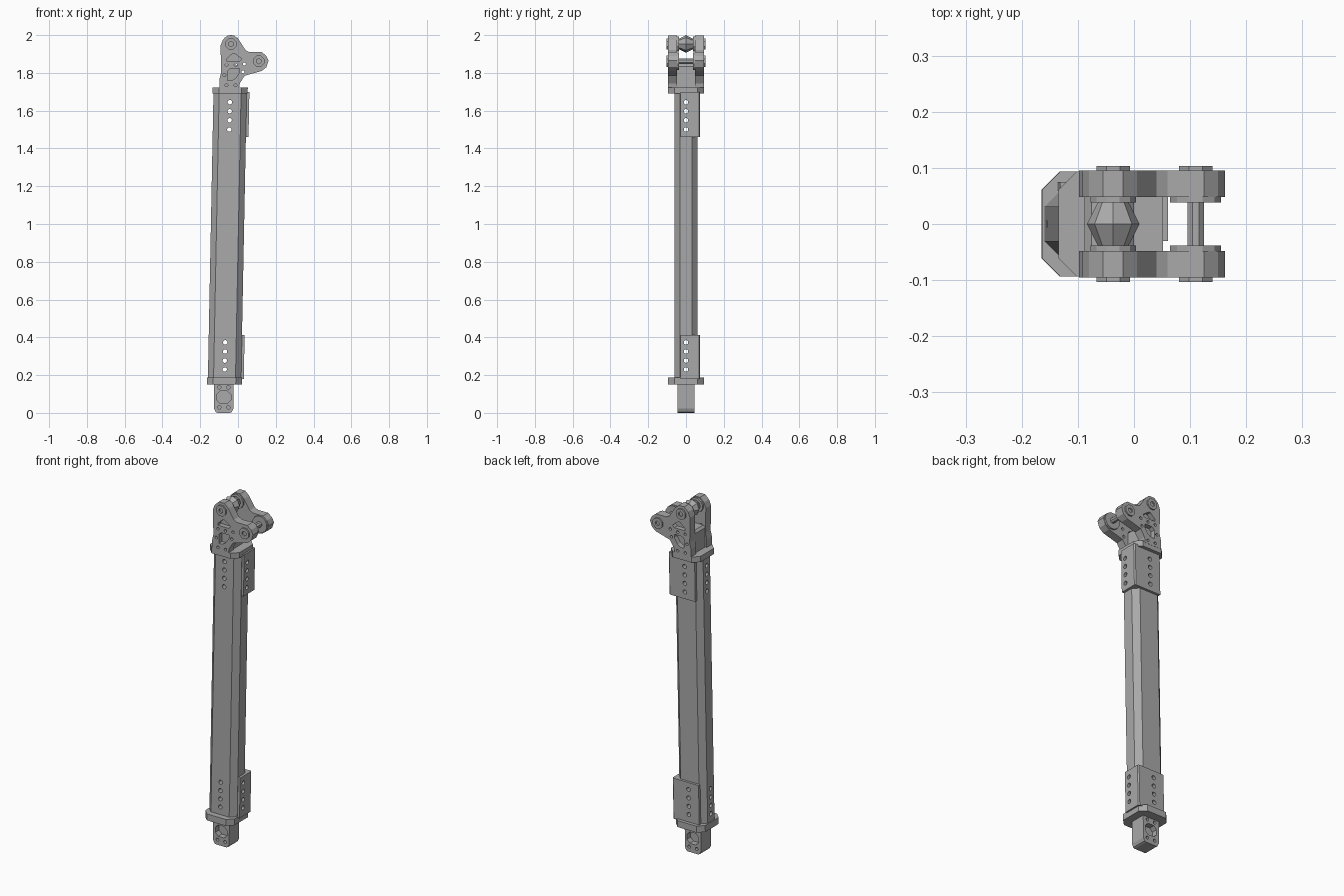
import bpy, bmesh, math
from mathutils import Matrix, Vector

if "Cube" in bpy.data.objects:
    bpy.data.objects.remove(bpy.data.objects["Cube"])

LEAN, AXIS_X = 0.0196, -0.075        # the beam leans slightly toward +x

grey = bpy.data.materials.new("steel_grey")
grey.diffuse_color = (0.40, 0.40, 0.40, 1)
grey.use_nodes = True
grey.node_tree.nodes["Principled BSDF"].inputs["Base Color"].default_value = grey.diffuse_color


def finish(name, bm, helper=False):
    bmesh.ops.recalc_face_normals(bm, faces=bm.faces)
    me = bpy.data.meshes.new(name)
    bm.to_mesh(me)
    bm.free()
    ob = bpy.data.objects.new(name, me)
    bpy.context.collection.objects.link(ob)
    me.materials.append(grey)
    ob.hide_render = helper
    return ob


def add_prism(bm, pts, axis, lo, hi):
    """Extrude a 2D outline along an axis: y takes (x,z), z takes (x,y), x takes (y,z)."""
    def place(p, h):
        return {"y": (p[0], h, p[1]), "z": (p[0], p[1], h), "x": (h, p[0], p[1])}[axis]
    a = [bm.verts.new(place(p, lo)) for p in pts]
    b = [bm.verts.new(place(p, hi)) for p in pts]
    bm.faces.new(a)
    bm.faces.new(b)
    for i in range(len(pts)):
        j = (i + 1) % len(pts)
        bm.faces.new((a[i], a[j], b[j], b[i]))


def solid(name, prisms, helper=False):
    bm = bmesh.new()
    for p in prisms:
        add_prism(bm, *p)
    return finish(name, bm, helper)


def ngon(cx, cy, r, n=12):
    return [(cx + r * math.cos(2 * math.pi * (i + .5) / n),
             cy + r * math.sin(2 * math.pi * (i + .5) / n)) for i in range(n)]


def chamfer_rect(x0, x1, y0, y1, c):
    return [(x0 + c, y0), (x1 - c, y0), (x1, y0 + c), (x1, y1 - c),
            (x1 - c, y1), (x0 + c, y1), (x0, y1 - c), (x0, y0 + c)]


def cut(ob, prisms):
    cutter = solid("cutter", prisms, True)
    mod = ob.modifiers.new("cut", "BOOLEAN")
    mod.operation, mod.solver, mod.object = "DIFFERENCE", "EXACT", cutter
    bpy.context.view_layer.objects.active = ob
    bpy.ops.object.modifier_apply(modifier="cut")
    bpy.data.objects.remove(cutter)


def lean(ob):
    for v in ob.data.vertices:
        v.co.x += AXIS_X + LEAN * v.co.z


# ---- leaning beam with end flanges and corner brackets (axis at x = 0 before leaning)
hole_z = [0.23, 0.277, 0.325, 0.373, 1.50, 1.549, 1.597, 1.645]
holes_y = [(ngon(0, z, 0.012), "y", -0.2, 0.2) for z in hole_z]
holes_x = [(ngon(0, z, 0.012), "x", -0.2, 0.2) for z in hole_z]

beam = solid("beam", [(chamfer_rect(-0.088, 0.088, -0.061, 0.061, 0.03), "z", 0.18, 1.70)])
bracket_outline = [(0.087, -0.03), (0.102, -0.03), (0.102, 0.069), (0.096, 0.075),
                   (-0.065, 0.075), (-0.065, 0.060), (0.058, 0.060), (0.087, 0.031)]
brackets = [solid(n, [(bracket_outline, "z", z0, z1)])
            for n, z0, z1 in (("lower_bracket", 0.18, 0.413), ("upper_bracket", 1.46, 1.70))]
for part in [beam] + brackets:
    cut(part, holes_y)
    cut(part, holes_x)
    lean(part)

for n, z0, z1 in (("lower_flange", 0.15, 0.187), ("upper_flange", 1.69, 1.722)):
    lean(solid(n, [(chamfer_rect(-0.093, 0.093, -0.094, 0.094, 0.033), "z", z0, z1)]))

# ---- bottom lug with pockets on both sides
lug_outline = [(-0.128, 0.155), (-0.127, 0.022), (-0.118, 0.004), (-0.108, 0.0),
               (-0.043, 0.0), (-0.033, 0.004), (-0.025, 0.022), (-0.023, 0.155)]
lug = solid("bottom_lug", [(lug_outline, "y", -0.045, 0.045)])
lug_cuts = []
for lo, hi in ((-0.1, -0.012), (0.012, 0.1)):
    lug_cuts.append((chamfer_rect(-0.112, -0.038, 0.05, 0.115, 0.018), "y", lo, hi))
    lug_cuts += [(ngon(x, z, 0.009), "y", lo, hi)
                 for x in (-0.099, -0.051) for z in (0.029, 0.135)]
cut(lug, lug_cuts)

# ---- head: two cheek plates either side of a centre block
cheek_outline = [(-0.098, 1.715), (-0.098, 1.767), (-0.09, 1.80), (-0.092, 1.945),
                 (-0.08, 1.975), (-0.055, 1.998), (-0.02, 1.998), (0.005, 1.975),
                 (0.04, 1.92), (0.06, 1.91), (0.125, 1.91), (0.15, 1.89), (0.162, 1.865),
                 (0.15, 1.83), (0.125, 1.81), (0.035, 1.785), (0.01, 1.745), (0.005, 1.715)]
window = [(-0.055, 1.76), (-0.034, 1.76), (-0.013, 1.772), (0.008, 1.804),
          (0.008, 1.824), (-0.04, 1.824), (-0.055, 1.81)]
slot = [(-0.06, 1.862), (0.008, 1.862), (0.02, 1.874), (-0.018, 1.902), (-0.029, 1.902),
        (-0.06, 1.874)]
small_holes = [(-0.061, 1.842), (-0.013, 1.842), (0.034, 1.847), (-0.072, 1.788),
               (-0.061, 1.735), (-0.013, 1.735), (0.026, 1.805)]
ROLLER, ROD = (-0.037, 1.953), (0.11, 1.862)

for side, s in (("front", -1), ("back", 1)):
    def span(a, b):
        return (min(s * a, s * b), max(s * a, s * b))
    cheek = solid(side + "_cheek_plate", [(cheek_outline, "y", *span(0.048, 0.095))])
    cut(cheek, [(window, "y", *span(0.068, 0.12)), (slot, "y", *span(0.068, 0.12))]
        + [(ngon(x, z, 0.008), "y", *span(0.03, 0.12)) for x, z in small_holes])
    for n, (x, z), r in (("roller", ROLLER, 0.042), ("rod", ROD, 0.047)):
        solid(f"{side}_{n}_spacer", [(ngon(x, z, r), "y", *span(0.038, 0.05))])
        bolt = solid(f"{side}_{n}_bolt", [(ngon(x, z, 0.032, 8), "y", *span(0.09, 0.103))])
        cut(bolt, [(ngon(x, z, 0.014, 6), "y", *span(0.094, 0.12))])

solid("centre_block", [(chamfer_rect(-0.088, 0.0, 1.70, 1.845, 0.012), "y", -0.05, 0.05)])
solid("cross_rod", [(ngon(*ROD, 0.016, 8), "y", -0.05, 0.05)])

# double-cone roller, widest in the middle
bm = bmesh.new()
for s in (-1, 1):
    rot = Matrix.Rotation(-s * math.pi / 2, 4, "X")
    bmesh.ops.create_cone(bm, cap_ends=True, segments=8, radius1=0.047, radius2=0.026, depth=0.041,
                          matrix=Matrix.Translation(Vector((ROLLER[0], s * 0.0205, ROLLER[1]))) @ rot)
# drop the hidden caps in the middle and weld the halves
bmesh.ops.delete(bm, geom=[f for f in bm.faces if abs(f.calc_center_median().y) < 1e-4],
                 context="FACES_ONLY")
bmesh.ops.remove_doubles(bm, verts=bm.verts, dist=1e-4)
finish("roller", bm)
